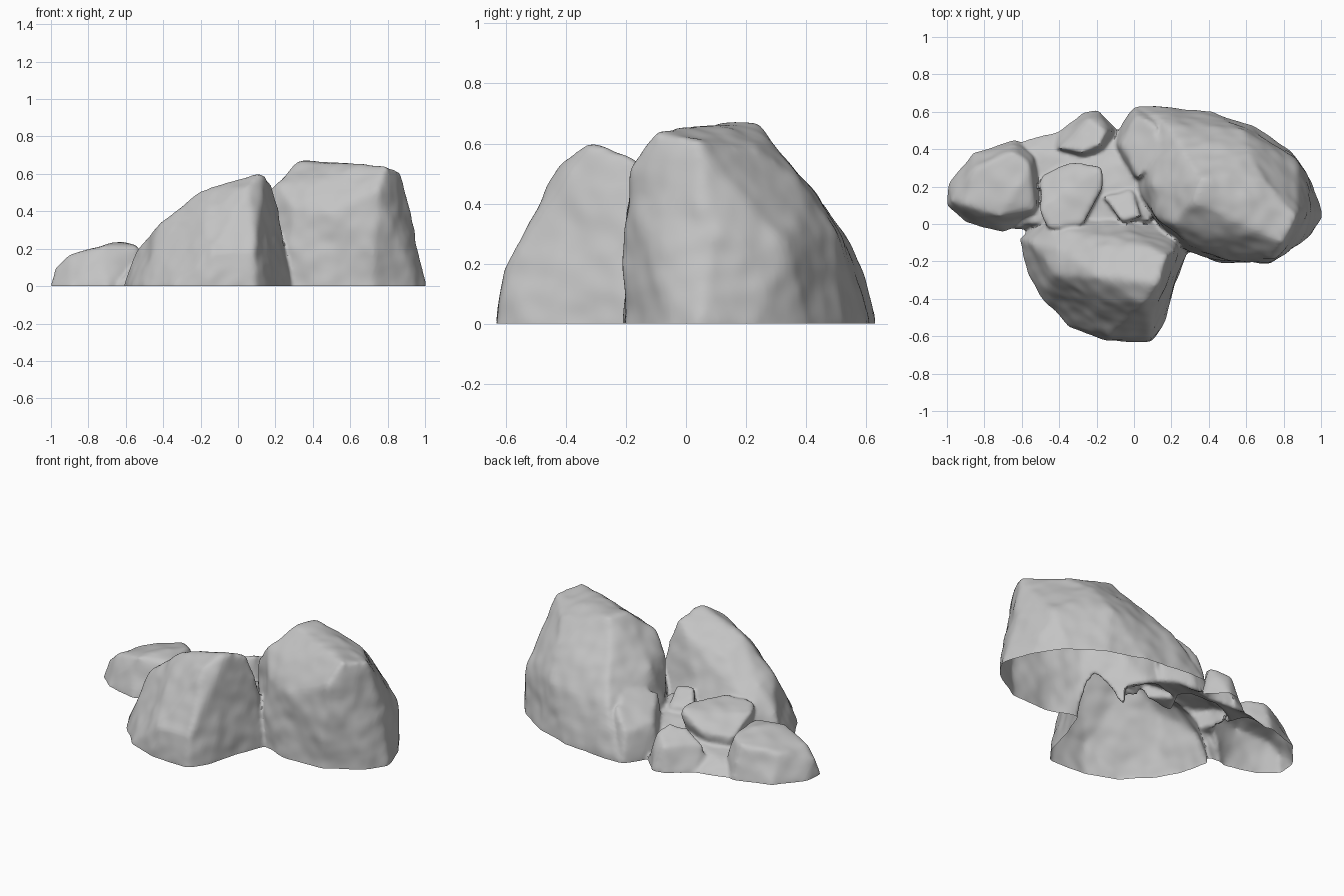
import bpy
import bmesh
from mathutils import Vector, noise

default_cube = bpy.data.objects.get("Cube")
if default_cube:
    bpy.data.objects.remove(default_cube, do_unlink=True)

BURIED = -0.15      # depth of each rock below ground before trimming


def apply_modifiers(mesh, voxel, smoothing):
    """Voxel remesh and smooth a mesh through a temporary object."""
    helper = bpy.data.objects.new("helper", mesh)
    helper.hide_render = True
    bpy.context.collection.objects.link(helper)
    remesh = helper.modifiers.new("Remesh", 'REMESH')
    remesh.mode = 'VOXEL'
    remesh.voxel_size = voxel
    smooth = helper.modifiers.new("Smooth", 'SMOOTH')
    smooth.factor = 0.5
    smooth.iterations = smoothing
    depsgraph = bpy.context.evaluated_depsgraph_get()
    depsgraph.update()
    result = bpy.data.meshes.new_from_object(helper.evaluated_get(depsgraph))
    bpy.data.objects.remove(helper, do_unlink=True)
    bpy.data.meshes.remove(mesh)
    return result


def roughen(bm, seed, strength):
    """Push the surface in and out with broad lumps and smaller dents."""
    bm.normal_update()
    offset = Vector((seed * 7, seed * 3, seed * 5))
    moves = []
    for vert in bm.verts:
        lumps = noise.noise(vert.co * 5 + offset)
        dents = noise.noise(vert.co * 13 + offset)
        moves.append(vert.normal * strength * (lumps + 0.5 * dents))
    for vert, move in zip(bm.verts, moves):
        vert.co += move


def add_rock(target, footprint, crown, seed, strength=0.013, smoothing=3):
    """Hull a ground outline and a set of upper corners into one worn rock."""
    bm = bmesh.new()
    for x, y in footprint:
        bm.verts.new((x, y, 0))
        bm.verts.new((x, y, BURIED))
    for corner in crown:
        bm.verts.new(corner)
    hull = bmesh.ops.convex_hull(bm, input=bm.verts[:])
    loose = {g for g in hull["geom_interior"] + hull["geom_unused"]
             if isinstance(g, bmesh.types.BMVert)}
    bmesh.ops.delete(bm, geom=list(loose), context='VERTS')
    bmesh.ops.recalc_face_normals(bm, faces=bm.faces[:])
    mesh = bpy.data.meshes.new("rock")
    bm.to_mesh(mesh)
    bm.free()

    mesh = apply_modifiers(mesh, 0.02, smoothing)
    bm = bmesh.new()
    bm.from_mesh(mesh)
    roughen(bm, seed, strength)
    bm.to_mesh(mesh)
    bm.free()
    target.from_mesh(mesh)
    bpy.data.meshes.remove(mesh)


cluster = bmesh.new()

# Tall boulder: steep front, slanting ridge, long slope to the back
add_rock(
    cluster,
    [(0, .63), (.16, .63), (.42, .6), (.62, .53), (.82, .41), (.95, .23), (1.01, .05),
     (.95, -.06), (.72, -.21), (.45, -.2), (.25, -.14), (.1, .04), (-.04, .26)],
    [(.2, .0, .55), (.32, .12, .67), (.36, .24, .67), (.5, .06, .66), (.8, -.1, .64),
     (.87, .04, .61), (.48, .26, .63), (.7, .24, .58), (.75, -.19, .52), (.5, -.19, .4),
     (.3, -.12, .42), (.62, .38, .49), (.3, .43, .43), (.58, .5, .3), (.15, .56, .26),
     (.1, .2, .42), (.12, .04, .42), (.95, .1, .3), (.87, .34, .25)],
    seed=1)

# Lobe leaning on the low end of the tall boulder
add_rock(
    cluster,
    [(0, .63), (.15, .6), (.16, .3), (0, .22), (-.11, .42), (-.06, .54)],
    [(.01, .59, .17), (.13, .52, .29), (.16, .36, .37), (.02, .24, .31), (-.07, .42, .2)],
    seed=8, strength=0.01)

# Front boulder: wedge that falls away to one side, with a shoulder behind
add_rock(
    cluster,
    [(-.62, -.08), (-.57, -.25), (-.5, -.39), (-.35, -.54), (-.15, -.63), (.09, -.63),
     (.15, -.54), (.22, -.35), (.28, -.15), (.2, .02), (-.1, .06), (-.5, .04)],
    [(.13, -.31, .6), (.18, -.17, .56), (.09, -.12, .5), (-.18, -.12, .43),
     (-.19, -.28, .51), (.05, -.42, .53), (-.2, -.42, .38), (-.42, -.12, .32),
     (-.42, -.27, .33), (.09, -.6, .19), (-.14, -.6, .18), (-.55, -.1, .18),
     (.23, -.13, .39), (-.1, .01, .21), (-.45, .0, .2)],
    seed=2)

# Low flat rock at the far side
add_rock(
    cluster,
    [(-1.01, .1), (-.99, .22), (-.86, .38), (-.63, .45), (-.52, .38), (-.49, .2),
     (-.51, .03), (-.7, -.04), (-.9, 0)],
    [(-.98, .12, .1), (-.9, .1, .17), (-.85, .3, .17), (-.65, .39, .2),
     (-.55, .32, .22), (-.62, .2, .24), (-.53, .08, .21), (-.72, .04, .22)],
    seed=3, strength=0.01)

# Slab wedged between the boulders
add_rock(
    cluster,
    [(-.44, .2), (-.22, .22), (-.25, .04), (-.42, 0)],
    [(-.5, .26, .15), (-.34, .33, .17), (-.17, .31, .26), (-.16, .2, .28),
     (-.27, -.01, .28), (-.46, -.03, .26), (-.51, .08, .24), (-.4, .24, .12)],
    seed=4, strength=0.01, smoothing=2)

# Small rock at the back
add_rock(
    cluster,
    [(-.45, .39), (-.4, .49), (-.28, .6), (-.19, .61), (-.09, .5), (-.15, .38), (-.26, .33)],
    [(-.4, .4, .15), (-.24, .56, .15), (-.14, .49, .21), (-.18, .42, .23), (-.28, .38, .21)],
    seed=5, strength=0.01, smoothing=2)

# Chip in the middle
add_rock(
    cluster,
    [(-.15, .14), (0, .18), (.05, .02), (-.06, -.01)],
    [(-.17, .15, .2), (-.01, .19, .19), (.04, .04, .27), (-.06, .01, .28)],
    seed=6, strength=0.008, smoothing=2)

# Thin rubble floor joining the rocks
add_rock(
    cluster,
    [(-.62, .45), (-.4, .5), (-.12, .5), (.1, .4), (.1, 0), (-.66, -.03)],
    [(-.55, .4, .05), (-.2, .42, .07), (.0, .3, .16), (.08, .02, .2), (-.55, 0, .13)],
    seed=7, strength=0.012)

# Fuse the rocks into one skin
skin = bpy.data.meshes.new("rock_cluster")
cluster.to_mesh(skin)
cluster.free()
skin = apply_modifiers(skin, 0.011, 2)

# Trim at the ground, leaving the underside open
bm = bmesh.new()
bm.from_mesh(skin)
bmesh.ops.bisect_plane(bm, geom=bm.verts[:] + bm.edges[:] + bm.faces[:],
                       plane_co=(0, 0, 0), plane_no=(0, 0, 1), clear_inner=True)
bm.to_mesh(skin)
bm.free()

# Stone colour
stone = bpy.data.materials.new("grey_stone")
stone.use_nodes = True
colour = (0.55, 0.55, 0.55, 1)
stone.diffuse_color = colour
stone.node_tree.nodes["Principled BSDF"].inputs["Base Color"].default_value = colour
skin.materials.clear()
skin.materials.append(stone)

rocks = bpy.data.objects.new("rock_cluster", skin)
bpy.context.collection.objects.link(rocks)
bpy.ops.object.select_all(action='DESELECT')
rocks.select_set(True)
bpy.context.view_layer.objects.active = rocks
bpy.ops.object.shade_smooth_by_angle(angle=0.7)
